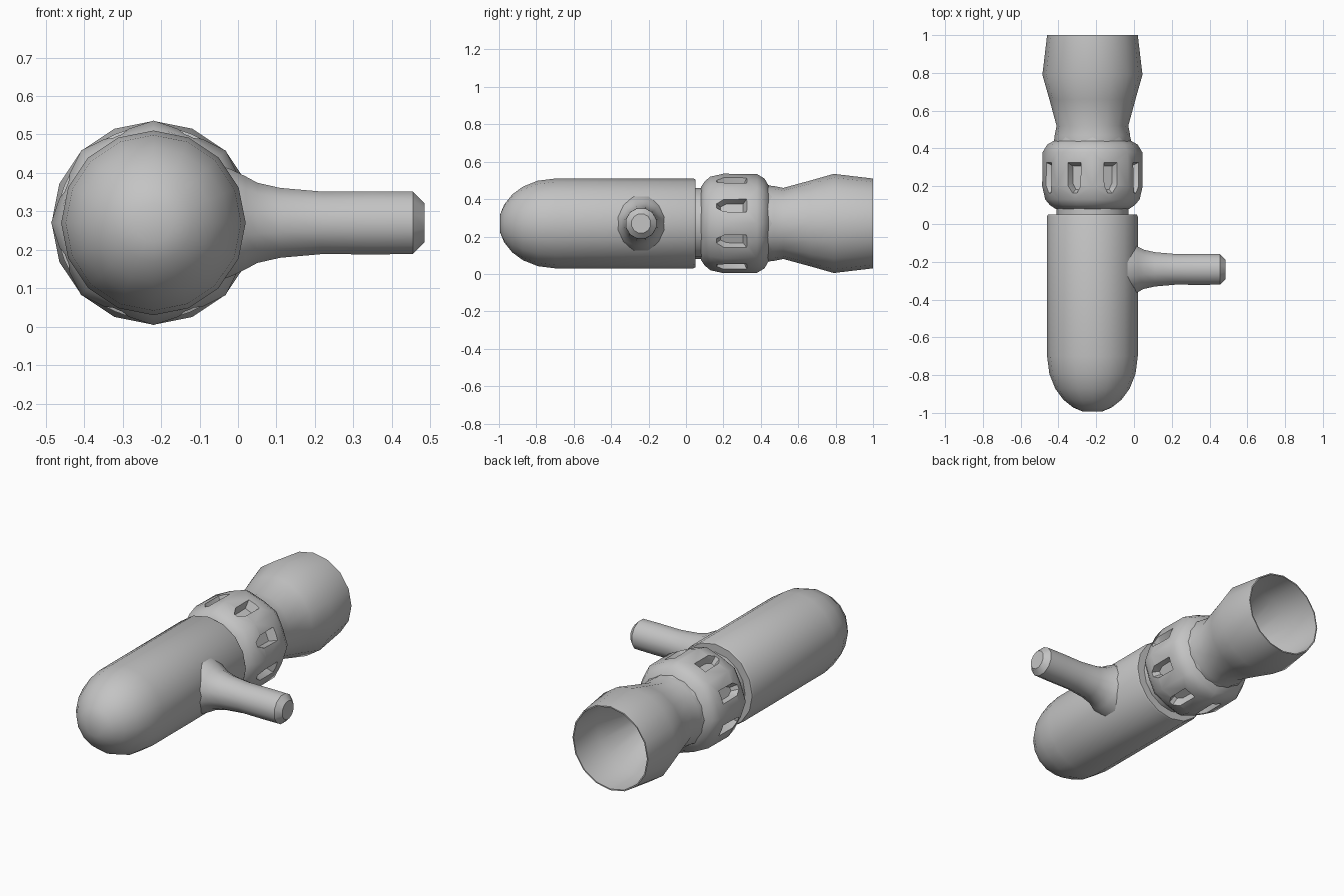
import bpy, bmesh
from math import sin, cos, pi, sqrt, radians
from mathutils import Vector

cube = bpy.data.objects.get("Cube")
if cube:
    bpy.data.objects.remove(cube, do_unlink=True)

CX, CZ = -0.22, 0.27      # main axis, running along y

grey = bpy.data.materials.new("plain grey")
grey.use_nodes = True
grey.diffuse_color = (0.55, 0.55, 0.55, 1)
grey.node_tree.nodes["Principled BSDF"].inputs["Base Color"].default_value = (0.55, 0.55, 0.55, 1)


def finish(bm, name):
    bmesh.ops.recalc_face_normals(bm, faces=bm.faces)
    mesh = bpy.data.meshes.new(name)
    bm.to_mesh(mesh)
    bm.free()
    ob = bpy.data.objects.new(name, mesh)
    bpy.context.collection.objects.link(ob)
    mesh.materials.append(grey)
    return ob


def select(ob):
    bpy.ops.object.select_all(action='DESELECT')
    ob.select_set(True)
    bpy.context.view_layer.objects.active = ob


def smooth(ob):
    select(ob)
    bpy.ops.object.shade_smooth_by_angle(angle=radians(40))


def bridge(bm, rings):
    """Skin closed rings of equal length and cap both ends."""
    for a, b in zip(rings, rings[1:]):
        n = len(a)
        for i in range(n):
            j = (i + 1) % n
            bm.faces.new((a[i], a[j], b[j], b[i]))
    bm.faces.new(rings[0])
    bm.faces.new(rings[-1])


def lathe(name, profile, place, sides=16, turn=0.0, odd=1.0):
    """Spin (distance, radius) pairs; odd scales every second vertex."""
    bm = bmesh.new()
    rings = []
    for t, r in profile:
        ring = []
        for i in range(sides):
            a = 2 * pi * i / sides + turn
            k = r * (odd if i % 2 else 1.0)
            ring.append(bm.verts.new(place(t, k * cos(a), k * sin(a))))
        rings.append(ring)
    bridge(bm, rings)
    return finish(bm, name)


def along_y(t, u, v):
    return Vector((CX + u, t, CZ + v))


def along_x(t, u, v):
    return Vector((t, -0.24 + u, CZ + v))


# Body: straight barrel with a domed front
dome = [(-0.7 - 0.3 * sin(a), 0.24 * cos(a))
        for a in (radians(d) for d in (78, 65, 50, 35, 18, 0))]
body = lathe("body", dome + [(0.04, 0.24), (0.05, 0.235)], along_y)
smooth(body)

# Neck between body and collar
smooth(lathe("neck", [(0.03, 0.19), (0.14, 0.19)], along_y))

# Collar: nearly eight-sided ring with a slot in each side
collar = lathe("collar", [(0.08, 0.195), (0.10, 0.225), (0.13, 0.25), (0.20, 0.266),
                          (0.38, 0.264), (0.42, 0.24), (0.44, 0.205), (0.46, 0.20)],
               along_y, odd=0.95)

# Slot cutters, tapered inward and pointed toward the front
half = [(0.040, 0.33), (0.038, 0.20), (0.014, 0.155)]
outline = half + [(-u, y) for u, y in reversed(half)]
bm = bmesh.new()
for i in range(8):
    a = pi / 8 + i * pi / 4
    rings = []
    for depth, scale in ((0.205, 0.7), (0.29, 1.15)):
        rings.append([bm.verts.new(along_y(0.25 + (y - 0.25) * scale,
                                           depth * cos(a) - u * scale * sin(a),
                                           depth * sin(a) + u * scale * cos(a)))
                      for u, y in outline])
    bridge(bm, rings)
cutter = finish(bm, "slot_cutters")
cutter.hide_render = True
mod = collar.modifiers.new("slots", 'BOOLEAN')
mod.operation = 'DIFFERENCE'
mod.solver = 'EXACT'
mod.object = cutter
select(collar)
bpy.ops.object.modifier_apply(modifier="slots")
bpy.data.objects.remove(cutter, do_unlink=True)
smooth(collar)

# Flared hollow horn at the back
horn = lathe("horn", [(0.40, 0.20), (0.47, 0.20), (0.52, 0.19), (0.66, 0.228),
                      (0.79, 0.265), (1.0, 0.24), (1.0, 0.233), (0.80, 0.225),
                      (0.55, 0.12)], along_y)
smooth(horn)

# Side handle with a flared root and chamfered tip
handle = lathe("side_handle", [(-0.08, 0.165), (-0.02, 0.145), (0.02, 0.125), (0.05, 0.108),
                               (0.11, 0.094), (0.22, 0.084), (0.35, 0.085), (0.455, 0.084),
                               (0.485, 0.053)], along_x, sides=12, turn=pi / 12)
smooth(handle)
